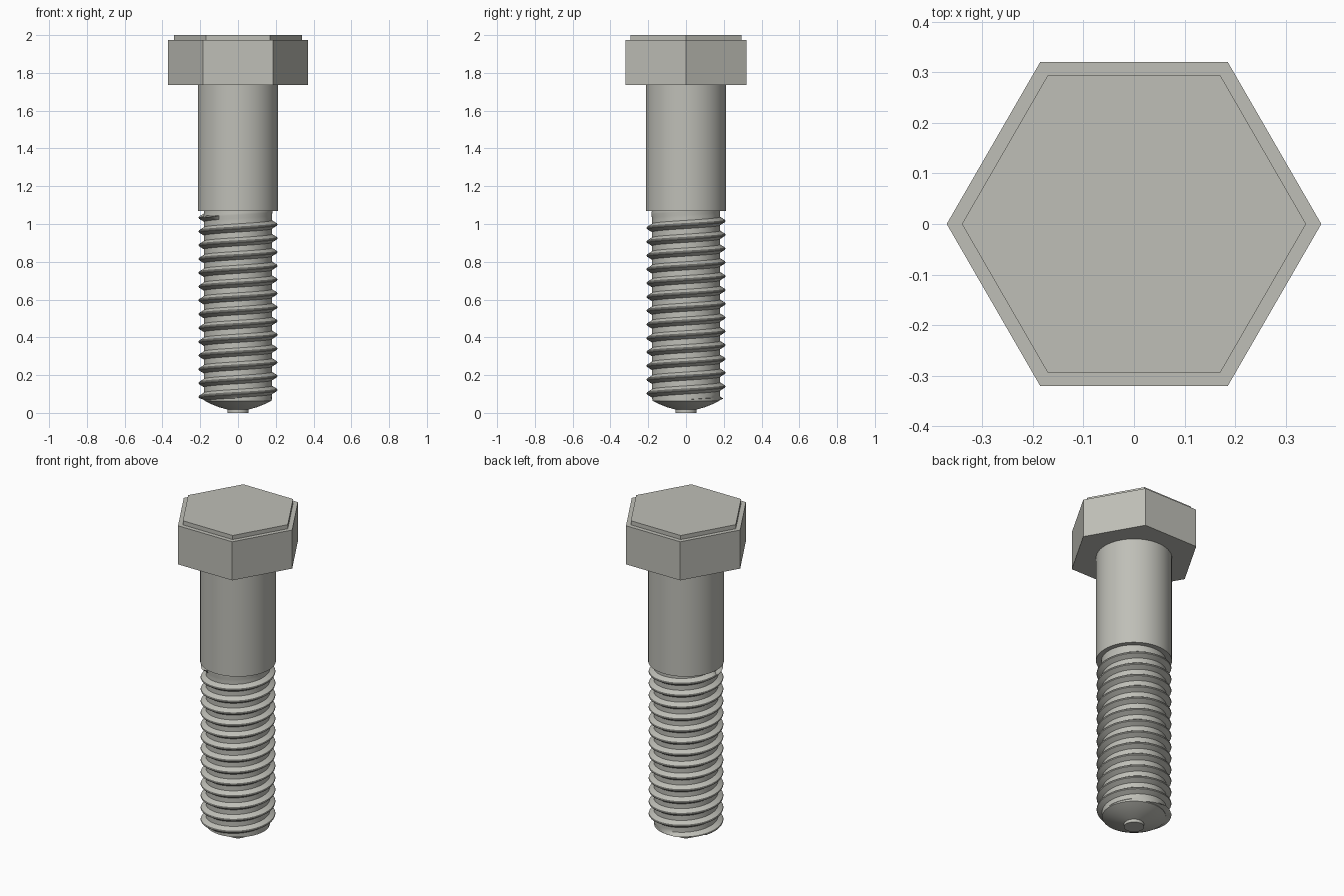
import bpy
import bmesh
from math import cos, sin, pi, radians

cube = bpy.data.objects.get("Cube")
if cube:
    bpy.data.objects.remove(cube)

steel = bpy.data.materials.new("warm grey steel")
steel.use_nodes = True
colour = (0.52, 0.52, 0.475, 1)
steel.diffuse_color = colour
bsdf = steel.node_tree.nodes["Principled BSDF"]
bsdf.inputs["Base Color"].default_value = colour
bsdf.inputs["Roughness"].default_value = 0.6


def finish(name, bm, smooth_angle=None):
    """Turn a bmesh into a named steel object."""
    mesh = bpy.data.meshes.new(name)
    bm.to_mesh(mesh)
    bm.free()
    mesh.materials.append(steel)
    obj = bpy.data.objects.new(name, mesh)
    bpy.context.collection.objects.link(obj)
    if smooth_angle:
        bpy.ops.object.select_all(action='DESELECT')
        obj.select_set(True)
        bpy.context.view_layer.objects.active = obj
        bpy.ops.object.shade_smooth_by_angle(angle=radians(smooth_angle))
    return obj


def lathe(name, profile, segments, smooth_angle=None):
    """Revolve (radius, z) points, listed from bottom to top, and cap both ends."""
    bm = bmesh.new()
    angles = [2 * pi * i / segments for i in range(segments)]
    rings = [[bm.verts.new((r * cos(a), r * sin(a), z)) for a in angles]
             for r, z in profile]
    for low, high in zip(rings, rings[1:]):
        for i in range(segments):
            j = (i + 1) % segments
            bm.faces.new((low[i], low[j], high[j], high[i]))
    bm.faces.new(rings[0][::-1])
    bm.faces.new(rings[-1])
    return finish(name, bm, smooth_angle)


# Hexagonal head with a raised top plate, and the plain shank
lathe("head", [(0.37, 1.737), (0.37, 1.975)], 6)
lathe("head_top_plate", [(0.34, 1.97), (0.34, 2.0)], 6)
lathe("shank", [(0.212, 1.07), (0.212, 1.74)], 64, 30)

# Rounded tip with a small pilot nub
ROOT, CREST, PITCH = 0.18, 0.209, 0.073
lathe("tip", [(0.056, 0), (0.056, 0.018), (0.1, 0.03), (0.15, 0.05),
              (0.178, 0.064), (0.178, 0.11)], 64, 35)


def limit(z):
    """Largest thread radius at height z: tapered tip and run-out below the shank."""
    if z > 1.04:
        return ROOT + 0.003
    if z < 0.075:
        return max(0.05, 0.05 + (z - 0.02) * 2.7)
    return CREST


# Helical thread: one pitch of profile, wound as a continuous strip
def thread(turns=15, segments=64):
    bm = bmesh.new()
    tooth = [(0, ROOT), (0.2, ROOT), (0.43, CREST - 0.002),
             (0.5, CREST), (0.57, CREST - 0.002), (0.8, ROOT)]
    rows = [(t + u, r) for t in range(turns) for u, r in tooth] + [(turns, ROOT)]
    start = 0.085 - PITCH
    columns = []
    for i in range(segments + 1):
        a = 2 * pi * i / segments
        column = []
        for u, r in rows:
            z = start + PITCH * (u + i / segments)
            r = min(r, limit(z))
            column.append(bm.verts.new((r * cos(a), r * sin(a), z)))
        columns.append(column)
    for c, d in zip(columns, columns[1:]):
        for k in range(len(rows) - 1):
            bm.faces.new((c[k], d[k], d[k + 1], c[k + 1]))
    bmesh.ops.remove_doubles(bm, verts=bm.verts, dist=0.00005)
    return finish("thread", bm, 35)


thread()
